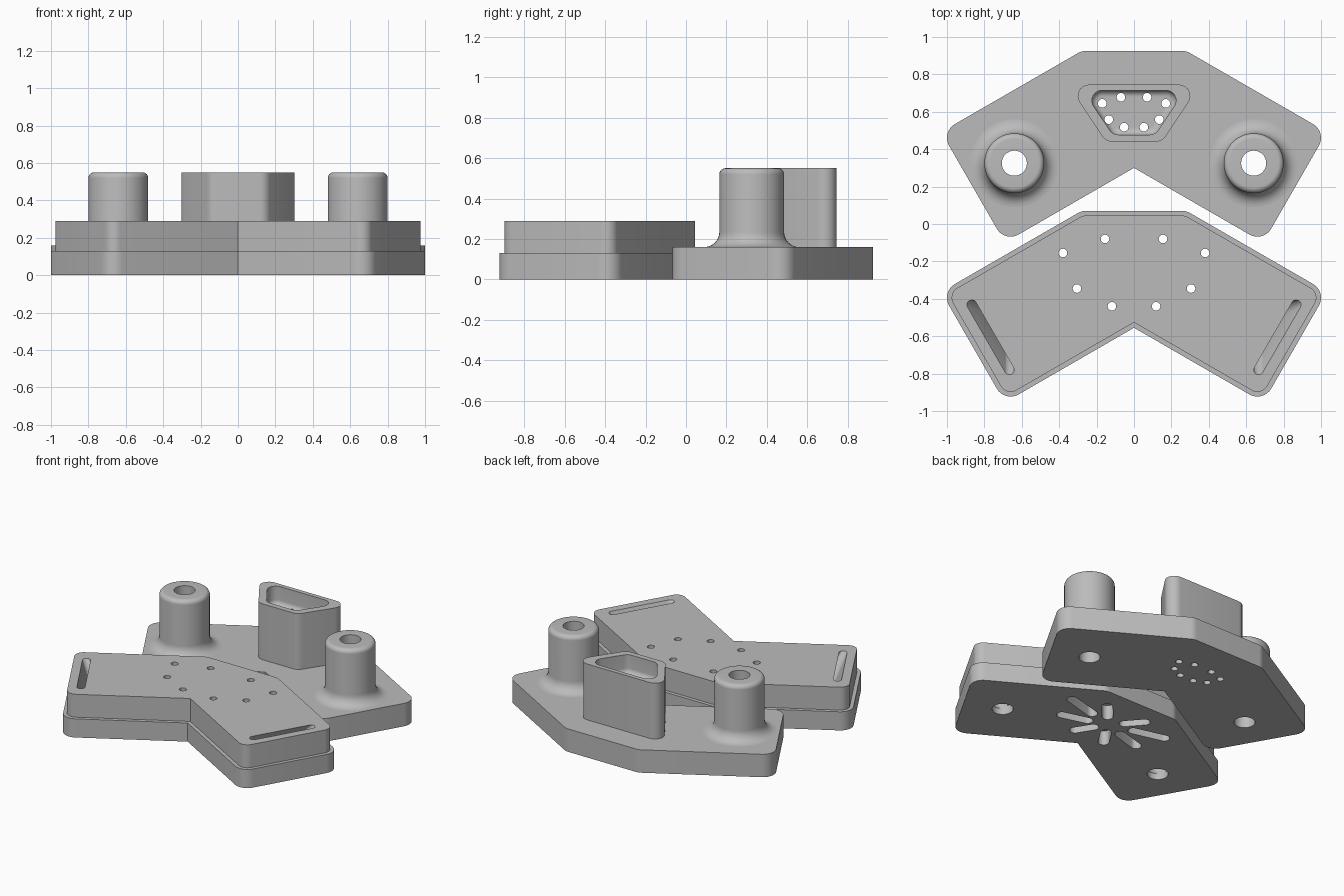
import bpy
import bmesh
from math import pi, sin, cos, atan2, radians
from mathutils import Vector

cube = bpy.data.objects.get("Cube")
if cube:
    bpy.data.objects.remove(cube)

grey = bpy.data.materials.new("light grey plastic")
grey.use_nodes = True
GREY = (0.5, 0.5, 0.5, 1)
grey.diffuse_color = GREY
grey.node_tree.nodes["Principled BSDF"].inputs["Base Color"].default_value = GREY


def add_object(name, bm):
    bmesh.ops.recalc_face_normals(bm, faces=bm.faces)
    mesh = bpy.data.meshes.new(name)
    bm.to_mesh(mesh)
    bm.free()
    mesh.materials.append(grey)
    obj = bpy.data.objects.new(name, mesh)
    bpy.context.collection.objects.link(obj)
    return obj


def rounded(corners, inset=0.0, steps=8):
    """Counter-clockwise outline with filleted corners (x, y, radius), moved inward."""
    pts = []
    count = len(corners)
    for i, (x, y, r) in enumerate(corners):
        p = Vector((x, y))
        a = (p - Vector(corners[i - 1][:2])).normalized()
        b = (Vector(corners[(i + 1) % count][:2]) - p).normalized()
        na, nb = Vector((-a.y, a.x)), Vector((-b.y, b.x))
        miter = (na + nb) / (1 + na.dot(nb))
        if r == 0:
            pts.append(p + miter * inset)
            continue
        centre = p + miter * r
        start = atan2(-na.y, -na.x)
        turn = atan2(a.cross(b), a.dot(b))
        for k in range(steps + 1):
            t = start + turn * k / steps
            pts.append(centre + (r - inset) * Vector((cos(t), sin(t))))
    return pts


def circle(c, r, n=32):
    return [Vector((c[0] + r * cos(2 * pi * k / n), c[1] + r * sin(2 * pi * k / n)))
            for k in range(n)]


def capsule(p, q, r, n=10):
    p, q = Vector(p), Vector(q)
    d = q - p
    base = atan2(d.y, d.x) + pi / 2
    return [c + r * Vector((cos(base + off + pi * k / n), sin(base + off + pi * k / n)))
            for c, off in ((p, 0), (q, pi)) for k in range(n + 1)]


def loft(name, layers):
    """Solid through stacked outlines given as (z, points)."""
    bm = bmesh.new()
    rings = [[bm.verts.new((p.x, p.y, z)) for p in pts] for z, pts in layers]
    n = len(rings[0])
    for low, high in zip(rings, rings[1:]):
        for i in range(n):
            j = (i + 1) % n
            bm.faces.new((low[i], low[j], high[j], high[i]))
    bm.faces.new(rings[0][::-1])
    bm.faces.new(rings[-1])
    return add_object(name, bm)


def prism(name, pts, z0, z1):
    return loft(name, [(z0, pts), (z1, pts)])


def hull(name, layers):
    bm = bmesh.new()
    for z, pts in layers:
        for p in pts:
            bm.verts.new((p.x, p.y, z))
    bmesh.ops.convex_hull(bm, input=bm.verts)
    return add_object(name, bm)


def cut(obj, cutters):
    bpy.context.view_layer.objects.active = obj
    for c in cutters:
        c.hide_render = True
        mod = obj.modifiers.new("cut", 'BOOLEAN')
        mod.operation = 'DIFFERENCE'
        mod.solver = 'EXACT'
        mod.object = c
        bpy.ops.object.modifier_apply(modifier=mod.name)


def revolve(name, profile, centre, n=48):
    """Closed ring-shaped solid from an (r, z) profile."""
    bm = bmesh.new()
    rings = [[bm.verts.new((centre[0] + r * cos(2 * pi * k / n),
                            centre[1] + r * sin(2 * pi * k / n), z))
              for r, z in profile] for k in range(n)]
    m = len(profile)
    for k in range(n):
        a, b = rings[k], rings[(k + 1) % n]
        for i in range(m):
            j = (i + 1) % m
            bm.faces.new((a[i], b[i], b[j], a[j]))
    return add_object(name, bm)


# Shared chevron outline, counter-clockwise from the notch
R = 0.085
half = [(0.691, -0.099, R), (1.031, 0.492, R), (0.28, 0.925, R)]
chevron = [(0, 0.3, 0)] + half + [(-x, y, r) for x, y, r in reversed(half)]
SHIFT = 0.855
front_chevron = [(x, y - SHIFT, r) for x, y, r in chevron]

# Small hole positions: socket pattern and the spread-out pattern
socket_half = [(0.17, 0.645), (0.07, 0.678), (0.135, 0.558), (0.053, 0.518)]
spread_half = [(0.38, -0.155), (0.155, -0.08), (0.305, -0.345), (0.118, -0.44)]
sides = (1, -1)
socket_holes = [(s * x, y) for s in sides for x, y in socket_half]
spread_holes = [(s * x, y) for s in sides for x, y in spread_half]
PIN_R, BORE_R = 0.023, 0.067
post_spots = [(s * 0.64, 0.325) for s in sides]

# Back plate
back_plate = prism("back_plate", rounded(chevron), 0, 0.16)
bores = [prism("bore_cutter", circle(c, BORE_R, 48), -0.1, 0.3) for c in post_spots]
pins = [prism("pin_cutter", circle(c, PIN_R, 20), -0.1, 0.8) for c in socket_holes]
cut(back_plate, bores + pins)

# Hollow posts with a flared foot and a rounded rim
quarter = [radians(90) * k / 8 for k in range(9)]
foot = [(0.235 - 0.075 * sin(t), 0.235 - 0.075 * cos(t)) for t in quarter]
rim = [(0.13 + 0.03 * cos(t), 0.52 + 0.03 * sin(t)) for t in quarter]
post_profile = [(BORE_R, 0.16)] + foot + rim + [(BORE_R, 0.55)]
posts = [revolve(n, post_profile, c)
         for n, c in zip(("left_post", "right_post"), post_spots)]

# Socket tower with a shallow round-bottomed recess
tower_outline = [(0.15, 0.44, 0.06), (0.353, 0.745, 0.06),
                 (-0.353, 0.745, 0.06), (-0.15, 0.44, 0.06)]
recess_outline = [(0.113, 0.477, 0.055), (0.273, 0.715, 0.055),
                  (-0.273, 0.715, 0.055), (-0.113, 0.477, 0.055)]
tower = prism("socket_tower", rounded(tower_outline), 0.16, 0.55)
FIL = 0.035
layers = [(0.42 + FIL * (1 - cos(t)), rounded(recess_outline, FIL * (1 - sin(t))))
          for t in quarter]
recess = loft("recess_cutter", layers + [(0.65, rounded(recess_outline))])
cut(tower, [recess] + pins)

# Front pod: wide base with a slightly inset upper body
wide, narrow = rounded(front_chevron), rounded(front_chevron, 0.025)
pod = loft("front_pod", [(0, wide), (0.13, wide), (0.13, narrow), (0.29, narrow)])

# Channels under the pod lead from the socket pattern to the top holes
channels = [prism("channel_cutter", capsule((a[0], a[1] - SHIFT), b, 0.035), -0.1, 0.1)
            for a, b in zip(socket_holes, spread_holes)]
vents = [prism("vent_cutter", circle(c, PIN_R, 20), 0.05, 0.4) for c in spread_holes]

# Round inlets below fan out into long slots on top
inlets = []
for s in sides:
    c = (s * 0.64, 0.325 - SHIFT)
    slot = capsule((s * 0.872, -0.43), (s * 0.667, -0.785), 0.025)
    inlets.append(prism("inlet_cutter", circle(c, BORE_R), -0.1, 0.06))
    inlets.append(hull("fan_cutter", [(0.04, circle(c, BORE_R - 0.002)), (0.295, slot)]))
cut(pod, channels + vents + inlets)

# Remove the helpers and shade
for c in bores + pins + [recess] + channels + vents + inlets:
    bpy.data.objects.remove(c)
for obj in [back_plate, tower, pod] + posts:
    bpy.ops.object.select_all(action='DESELECT')
    obj.select_set(True)
    bpy.context.view_layer.objects.active = obj
    bpy.ops.object.shade_smooth_by_angle(angle=radians(30))
